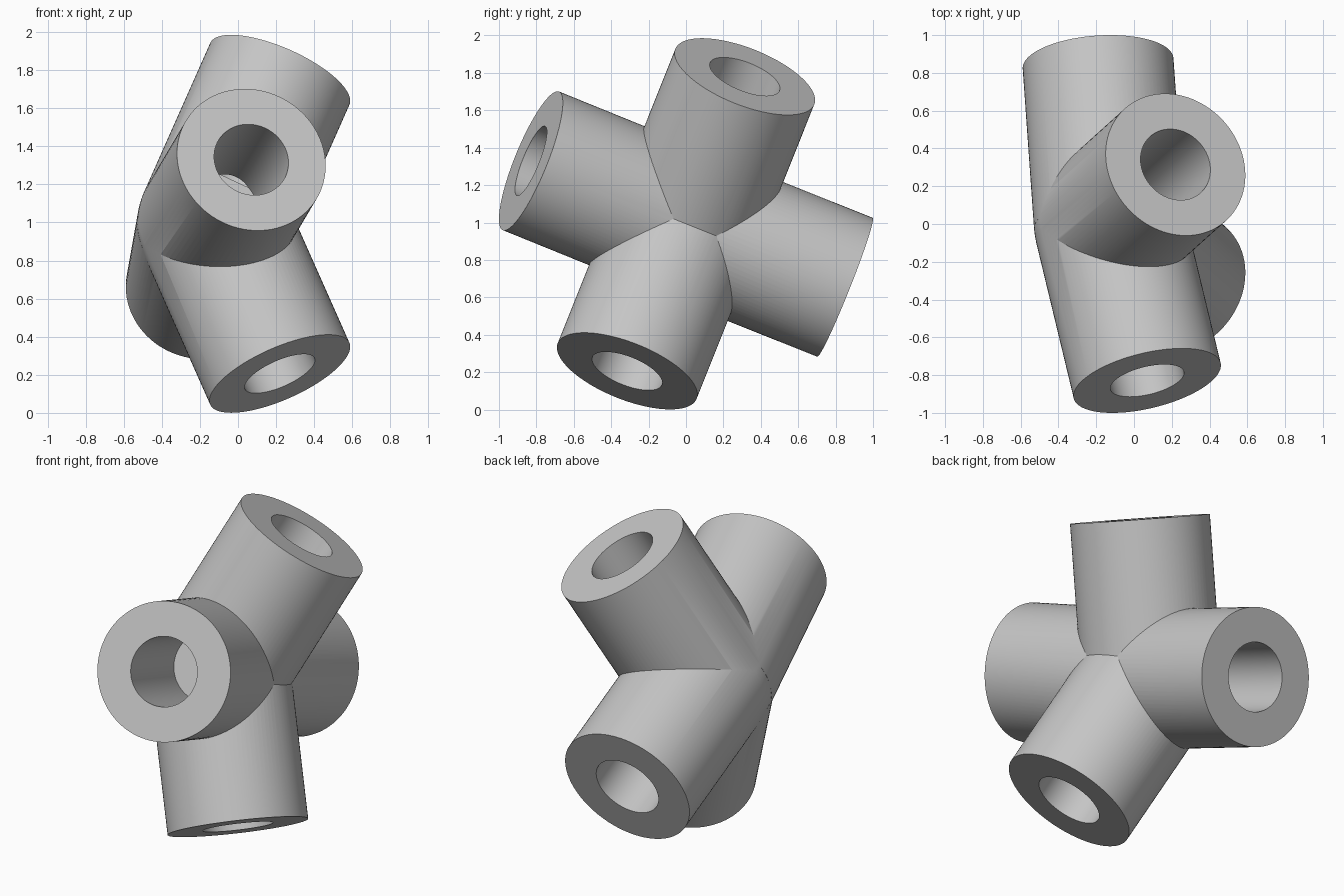
import bpy
from mathutils import Vector

cube = bpy.data.objects.get("Cube")
if cube:
    bpy.data.objects.remove(cube, do_unlink=True)

CENTRE = Vector((-0.13, 0, 0.993))
RADIUS, BORE = 0.4, 0.2
LENGTH, FLOOR = 0.917, 0.2   # distances of the open end and the bore floor from the centre
DIRECTIONS = {
    "upper": Vector((0.35, 0.315, 0.788)),
    "lower": Vector((0.35, -0.315, -0.788)),
    "front": Vector((0.2, -0.83, 0.337)),
    "back": Vector((-0.06, 0.847, -0.338)),
}

grey = bpy.data.materials.new("light_grey")
grey.use_nodes = True
grey.diffuse_color = (0.56, 0.56, 0.56, 1)
grey.node_tree.nodes["Principled BSDF"].inputs["Base Color"].default_value = grey.diffuse_color


def rod(name, direction, radius, start, end):
    """Cylinder along a direction, between two distances from the centre."""
    axis = direction.normalized()
    bpy.ops.mesh.primitive_cylinder_add(
        vertices=96, radius=radius, depth=end - start,
        location=CENTRE + axis * (start + end) / 2,
        rotation=axis.to_track_quat("Z", "Y").to_euler())
    obj = bpy.context.object
    obj.name = name
    obj.data.materials.append(grey)
    return obj


def combine(target, tool, operation):
    """Apply a boolean and discard the tool."""
    tool.hide_render = True
    bpy.context.view_layer.objects.active = target
    mod = target.modifiers.new(operation.lower(), "BOOLEAN")
    mod.operation, mod.solver, mod.object = operation, "EXACT", tool
    bpy.ops.object.modifier_apply(modifier=mod.name)
    bpy.data.objects.remove(tool, do_unlink=True)


# Round hub that closes the outside of the bend
bpy.ops.mesh.primitive_uv_sphere_add(segments=96, ring_count=48, radius=RADIUS - 0.0004,
                                     location=CENTRE)
connector = bpy.context.object
connector.name = "pipe_connector"
connector.data.materials.append(grey)

# Four sockets joined to the hub, then their blind bores
for name, direction in DIRECTIONS.items():
    combine(connector, rod(name + "_socket", direction, RADIUS, 0, LENGTH), "UNION")
for name, direction in DIRECTIONS.items():
    combine(connector, rod(name + "_bore", direction, BORE, FLOOR, LENGTH + 0.1), "DIFFERENCE")

# Smooth walls with crisp rims and seams
bpy.ops.object.select_all(action="DESELECT")
connector.select_set(True)
bpy.context.view_layer.objects.active = connector
bpy.ops.object.shade_smooth_by_angle(angle=0.4)
